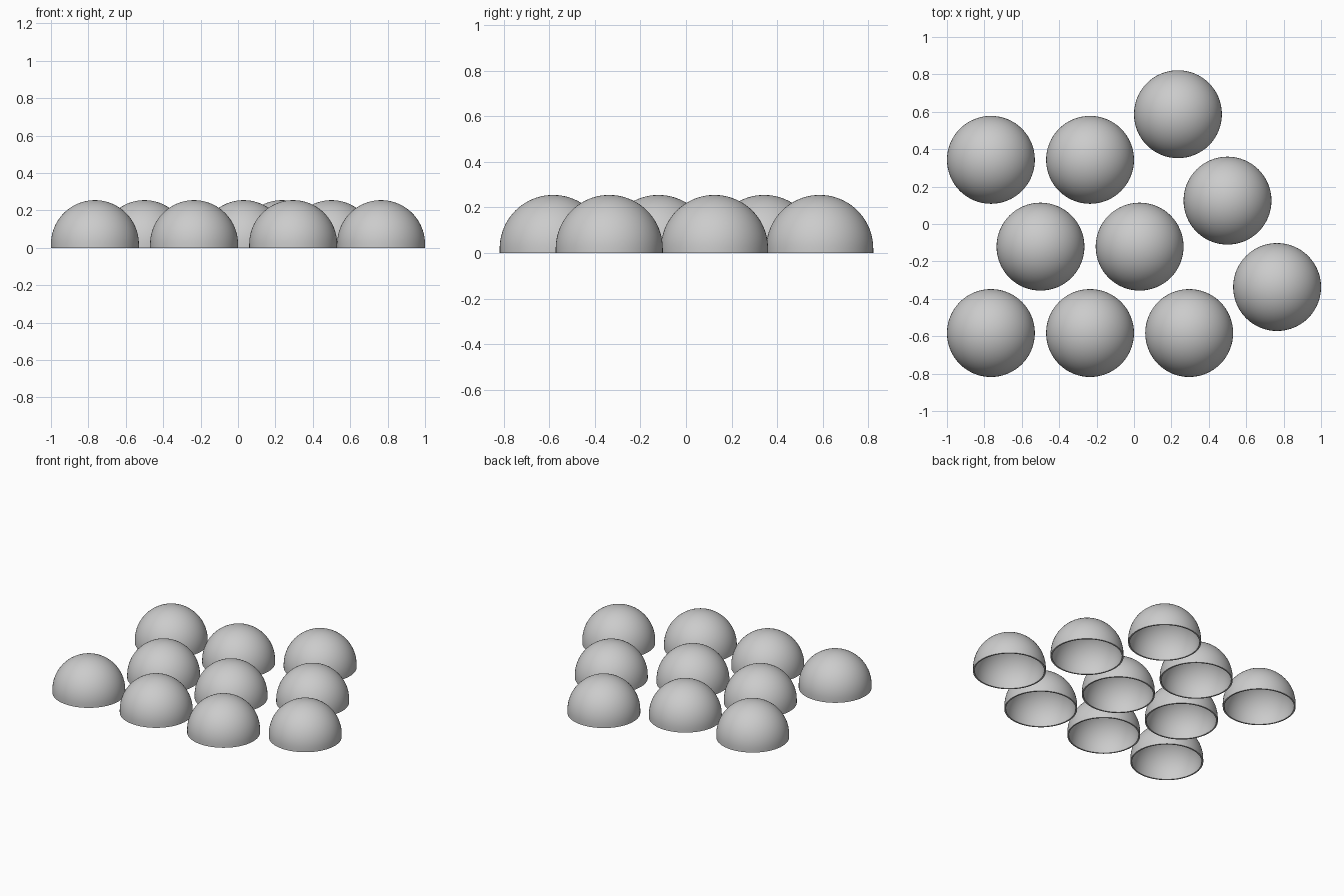
import bpy
import math

if "Cube" in bpy.data.objects:
    bpy.data.objects.remove(bpy.data.objects["Cube"])

RADIUS = 0.235    # outer radius
SKIRT = 0.02      # short straight wall under the hemisphere
WALL = 0.01       # shell thickness
SIDES, RINGS = 64, 20

grey = bpy.data.materials.new("plain grey")
grey.diffuse_color = (0.6, 0.6, 0.6, 1)
grey.use_nodes = True
grey.node_tree.nodes["Principled BSDF"].inputs["Base Color"].default_value = grey.diffuse_color


def arc(radius):
    """Quarter circle from the top of the skirt up to just before the pole."""
    return [(radius * math.cos(a), SKIRT + radius * math.sin(a))
            for a in (math.pi / 2 * i / RINGS for i in range(RINGS))]


def make_dome_mesh():
    """Hollow dome: closed profile from the inner pole to the outer pole, revolved."""
    inner = RADIUS - WALL
    profile = arc(inner)[::-1] + [(inner, 0), (RADIUS, 0)] + arc(RADIUS)
    verts = [(r * math.cos(t), r * math.sin(t), z)
             for r, z in profile
             for t in (2 * math.pi * s / SIDES for s in range(SIDES))]
    inner_pole, outer_pole = len(verts), len(verts) + 1
    verts += [(0, 0, SKIRT + inner), (0, 0, SKIRT + RADIUS)]
    last = (len(profile) - 1) * SIDES
    faces = []
    for s in range(SIDES):
        n = (s + 1) % SIDES
        for p in range(len(profile) - 1):
            a, b = p * SIDES, (p + 1) * SIDES
            faces.append((a + s, a + n, b + n, b + s))
        faces.append((inner_pole, n, s))
        faces.append((last + s, last + n, outer_pole))
    mesh = bpy.data.meshes.new("dome")
    mesh.from_pydata(verts, [], faces)
    mesh.materials.append(grey)
    mesh.update()
    return mesh


# Staggered rows of domes, then a slanted row along the right side
centres = [(-0.765 + 0.53 * i, -0.583) for i in range(3)]
centres += [(-0.5 + 0.53 * i, -0.121) for i in range(2)]
centres += [(-0.765 + 0.53 * i, 0.343) for i in range(2)]
centres += [(0.235 + 0.265 * i, 0.587 - 0.462 * i) for i in range(3)]

dome_mesh = make_dome_mesh()
for i, (x, y) in enumerate(centres):
    dome = bpy.data.objects.new(f"dome_{i + 1}", dome_mesh)
    dome.location = (x, y, 0)
    bpy.context.collection.objects.link(dome)

# Smooth shell with a crisp rim
first = bpy.data.objects["dome_1"]
bpy.context.view_layer.objects.active = first
first.select_set(True)
bpy.ops.object.shade_smooth_by_angle(angle=math.radians(40))
